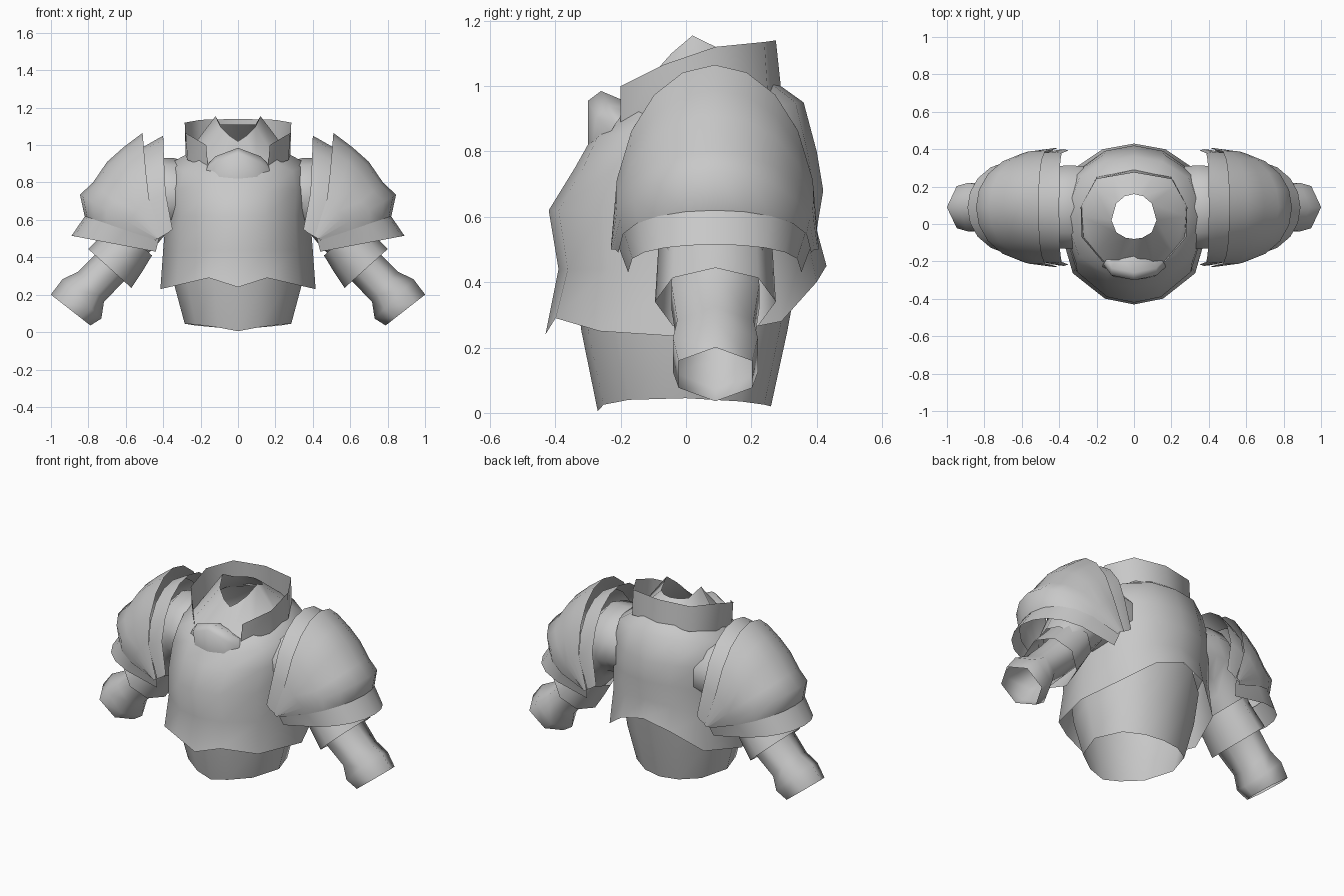
import bpy, bmesh, math
from mathutils import Vector

if "Cube" in bpy.data.objects:
    bpy.data.objects.remove(bpy.data.objects["Cube"])

steel = bpy.data.materials.new("steel_grey")
steel.diffuse_color = (0.58, 0.58, 0.58, 1)
steel.use_nodes = True
steel.node_tree.nodes["Principled BSDF"].inputs["Base Color"].default_value = steel.diffuse_color


def loft(name, rings, closed=False, mirror=False):
    """Skin a surface through rings of equal point count."""
    bm = bmesh.new()
    rows = [[bm.verts.new(p) for p in r] for r in rings]
    n = len(rows[0])
    for a, b in zip(rows, rows[1:]):
        for i in range(n if closed else n - 1):
            j = (i + 1) % n
            bm.faces.new((a[i], a[j], b[j], b[i]))
    bm.normal_update()
    # point the faces away from the middle of the part
    mid = sum((v.co for v in bm.verts), Vector()) / len(bm.verts)
    if sum(f.normal.dot(f.calc_center_median() - mid) * f.calc_area() for f in bm.faces) < 0:
        bmesh.ops.reverse_faces(bm, faces=bm.faces[:])
    for f in bm.faces:
        f.smooth = True
    mesh = bpy.data.meshes.new(name)
    bm.to_mesh(mesh)
    bm.free()
    mesh.materials.append(steel)
    ob = bpy.data.objects.new(name, mesh)
    bpy.context.collection.objects.link(ob)
    if mirror:
        ob.modifiers.new("mirror", 'MIRROR').use_mirror_merge = False
    return ob


def both_sides(half):
    """Complete a front-to-back half ring with its mirror image."""
    return half + [(-x, y, z) for x, y, z in half[-2:0:-1]]


ANGLES = [math.radians(a) for a in (0, 22, 52, 90, 128, 156, 180)]


def body_ring(w, yf, yb, z, yc=0.04):
    """Oval around the body; z is given from front to back."""
    half = []
    for a, h in zip(ANGLES, z):
        c = math.cos(a)
        k = abs(c) ** .9
        half.append((w * math.sin(a), yc + ((yb if c < 0 else yf) - yc) * k, h))
    half[0] = (0, yf, z[0])
    half[-1] = (0, yb, z[-1])
    return both_sides(half)


# Breastplate with a wavy hem, closing in to the neck opening
loft("breastplate", [
    body_ring(.415, -.43, .43, (.24, .29, .25, .23, .28, .40, .45)),
    body_ring(.40, -.39, .40, (.44, .44, .44, .44, .48, .54, .56)),
    body_ring(.385, -.42, .42, (.62, .62, .62, .62, .65, .68, .68)),
    body_ring(.395, -.34, .40, (.75, .75, .76, .78, .79, .80, .80)),
    body_ring(.37, -.295, .36, (.83, .84, .86, .90, .93, .95, .95)),
    body_ring(.275, -.27, .29, (.87, .87, .90, .95, .98, 1.0, 1.0)),
    body_ring(.12, -.08, .16, (1.02, 1.05, 1.10, 1.155, 1.11, 1.11, 1.11), .02),
], closed=True)

# Waist section under the hem
loft("waist", [
    body_ring(.285, -.27, .26, (.005, .025, .04, .045, .035, .025, .02), 0),
    body_ring(.34, -.32, .31, (.25,) * 7, 0),
    body_ring(.35, -.34, .36, (.40, .40, .40, .40, .44, .50, .52), 0),
], closed=True)


def open_arc(half):
    return half + [(-x, y, z) for x, y, z in half[-2::-1]]


# Standing collar around back and sides, open at the front
loft("collar", [
    open_arc([(.16, -.20, .88), (.27, -.07, .92), (.28, .10, .95), (.20, .25, .98), (0, .29, 1.0)]),
    open_arc([(.17, -.20, 1.0), (.28, -.07, 1.065), (.285, .09, 1.12), (.20, .24, 1.135), (0, .275, 1.14)]),
])

# Raised throat lip growing out of the chest
loft("throat_lip", [
    open_arc([(.17, -.23, .86), (.10, -.285, .83), (0, -.30, .82)]),
    open_arc([(.165, -.215, .885), (.12, -.275, .905), (0, -.30, .955)]),
    open_arc([(.155, -.20, .905), (.12, -.235, .94), (0, -.26, .985)]),
    open_arc([(.14, -.18, .90), (.08, -.16, .91), (0, -.13, .93)]),
])


def limb_ring(x, z, r, ry, tilt, sides, y=.09):
    """Ring across the arm; tilt is the downward angle of the arm axis."""
    s, c = math.sin(math.radians(tilt)), math.cos(math.radians(tilt))
    out = []
    for i in range(sides):
        a = math.tau * i / sides
        out.append((x + r * s * math.cos(a), y + ry * math.sin(a), z + r * c * math.cos(a)))
    return out


# Shoulder sleeve and upper arm
loft("sleeve", [limb_ring(*v, 10) for v in (
    (.27, .73, .18, .23, 0), (.34, .735, .195, .235, 0), (.42, .73, .205, .23, 10),
    (.52, .62, .17, .19, 35), (.62, .46, .13, .15, 46))], closed=True, mirror=True)

# Flared cuff
loft("cuff", [limb_ring(*v, 8) for v in (
    (.56, .50, .135, .175, 48), (.62, .42, .145, .18, 48), (.685, .34, .155, .185, 48))],
    closed=True, mirror=True)

# Forearm, narrow at the wrist and flaring to an open glove
loft("forearm", [limb_ring(*v, 6) for v in (
    (.58, .46, .11, .15, 45), (.675, .355, .105, .155, 43), (.785, .243, .106, .135, 40),
    (.835, .177, .148, .15, 45), (.895, .118, .134, .13, 52))], closed=True, mirror=True)


def arch(px, pz, ex, ez, ry, power=.8, xpower=None):
    """Arch over the shoulder from front foot to back foot through its peak."""
    out = []
    for i in range(-5, 6):
        a = math.radians(18 * i)
        c = max(0, math.cos(a))
        out.append((ex + (px - ex) * c ** (xpower or power),
                    .088 + ry * math.sin(a), ez + (pz - ez) * c ** power))
    return out


# Inner shoulder plate
loft("inner_shoulder_plate", [
    arch(.40, 1.05, .35, .55, .305, .8, .25),
    arch(.445, 1.025, .375, .53, .312, .8, .3),
    arch(.515, .985, .41, .51, .308, .8, .35)], mirror=True)

# Domed shoulder plate with a ridge above its lower rim
loft("shoulder_dome", [
    arch(.51, 1.065, .41, .51, .315, .85, .35),
    arch(.61, .99, .42, .505, .318, .85, .6),
    arch(.70, .91, .425, .50, .318, .85, .75),
    arch(.775, .80, .43, .50, .315),
    arch(.845, .735, .435, .50, .305),
    arch(.82, .62, .44, .49, .295, .7)], mirror=True)

# Flaring lower shoulder plate
loft("lower_shoulder_plate", [
    arch(.815, .625, .42, .51, .295, .7),
    arch(.89, .515, .44, .43, .265, .6)], mirror=True)
